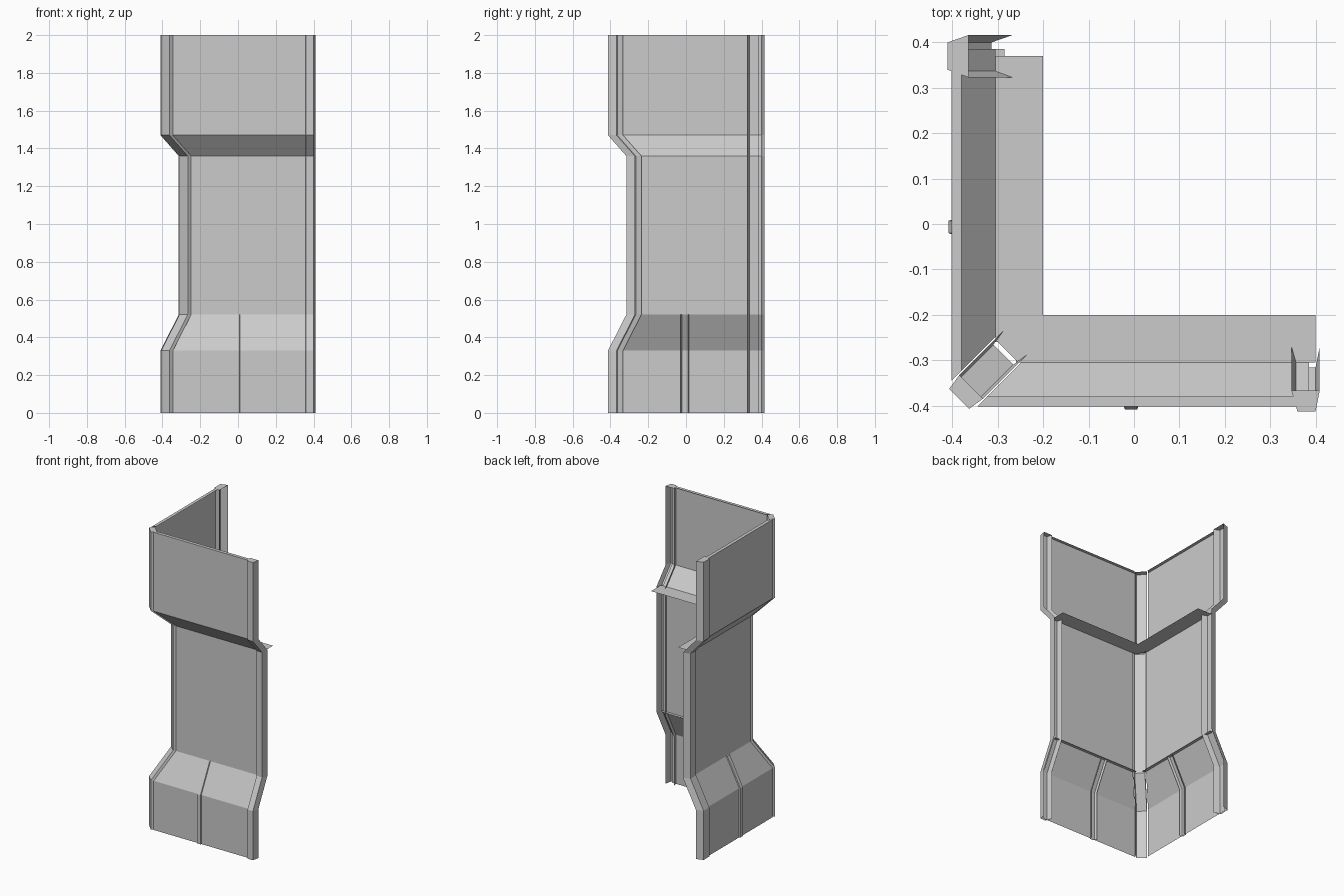
import bpy
import bmesh

cube = bpy.data.objects.get("Cube")
if cube:
    bpy.data.objects.remove(cube, do_unlink=True)

metal = bpy.data.materials.new("grey_metal")
metal.use_nodes = True
grey = (0.6, 0.6, 0.6, 1)
metal.diffuse_color = grey
metal.node_tree.nodes["Principled BSDF"].inputs["Base Color"].default_value = grey

# Wall profile: height, inward step
LOWER = [(0, 0), (0.33, 0), (0.52, 0.097)]
WALL = LOWER + [(1.36, 0.097), (1.47, 0), (2, 0)]
FRONT, SIDE, CORNER = (0, 1), (1, 0), (1, 1)


def finish(name, bm):
    bmesh.ops.recalc_face_normals(bm, faces=bm.faces)
    mesh = bpy.data.meshes.new(name)
    bm.to_mesh(mesh)
    bm.free()
    mesh.materials.append(metal)
    obj = bpy.data.objects.new(name, mesh)
    bpy.context.collection.objects.link(obj)
    return obj


def sweep(name, section, steps, profile, cap=False):
    """Carry an open section up the profile; each point steps inward its own way."""
    bm = bmesh.new()
    rows = [[bm.verts.new((x + sx * s, y + sy * s, z))
             for (x, y), (sx, sy) in zip(section, steps)] for z, s in profile]
    for low, high in zip(rows, rows[1:]):
        for i in range(len(section) - 1):
            bm.faces.new((low[i], low[i + 1], high[i + 1], high[i]))
    if cap:
        bm.faces.new(rows[-1])
    return finish(name, bm)


def plate(name, outline, z):
    bm = bmesh.new()
    bm.faces.new([bm.verts.new((x, y, z)) for x, y in outline])
    return finish(name, bm)


# Stepped wall panels with a narrow top lip
panel = WALL + [(2, 0.022)]
sweep("front_panel", [(-0.345, -0.402), (0.385, -0.402)], [CORNER, FRONT], panel)
sweep("side_panel", [(-0.402, -0.345), (-0.402, 0.385)], [CORNER, SIDE], panel)

# Channel posts at the two free ends and the chamfered corner
posts = {
    "front_end_post": ([(0.347, -0.367), (0.36, -0.413), (0.4, -0.413), (0.409, -0.367)], FRONT),
    "side_end_post": ([(-0.365, 0.323), (-0.411, 0.34), (-0.411, 0.4), (-0.365, 0.416)], SIDE),
    "corner_post": ([(-0.385, -0.333), (-0.407, -0.363), (-0.363, -0.407), (-0.333, -0.385)], CORNER),
}
for name, (section, step) in posts.items():
    sweep(name, section, [step] * 4, WALL, cap=True)

# Raised seams on the flared base
seam = [(-0.028, 0.385), (-0.02, 0.409), (0.007, 0.409), (0.015, 0.385)]
sweep("front_seam", [(u, -d) for u, d in seam], [FRONT] * 4, LOWER)
sweep("side_seam", [(-d, u) for u, d in seam], [SIDE] * 4, LOWER)


# Inner ledges at the waist
def ledge(name, z, inner, front_end, side_end):
    d = 0.305
    plate(name + "_front", [(-d + 0.05, -d), (front_end, -d), (front_end, -inner),
                            (-inner, -inner), (-0.28, -0.28)], z)
    plate(name + "_side", [(-d, -d + 0.05), (-d, side_end), (-inner, side_end),
                           (-inner, -inner), (-0.28, -0.28)], z)


ledge("upper_ledge", 1.36, 0.2, 0.4, 0.37)

# Thin lower ledges above the flared base
plate("lower_ledge_front", [(-0.26, -0.305), (0.385, -0.305), (0.385, -0.285), (-0.26, -0.285)], 0.52)
plate("lower_ledge_side", [(-0.305, -0.26), (-0.305, 0.385), (-0.285, 0.385), (-0.285, -0.26)], 0.52)
